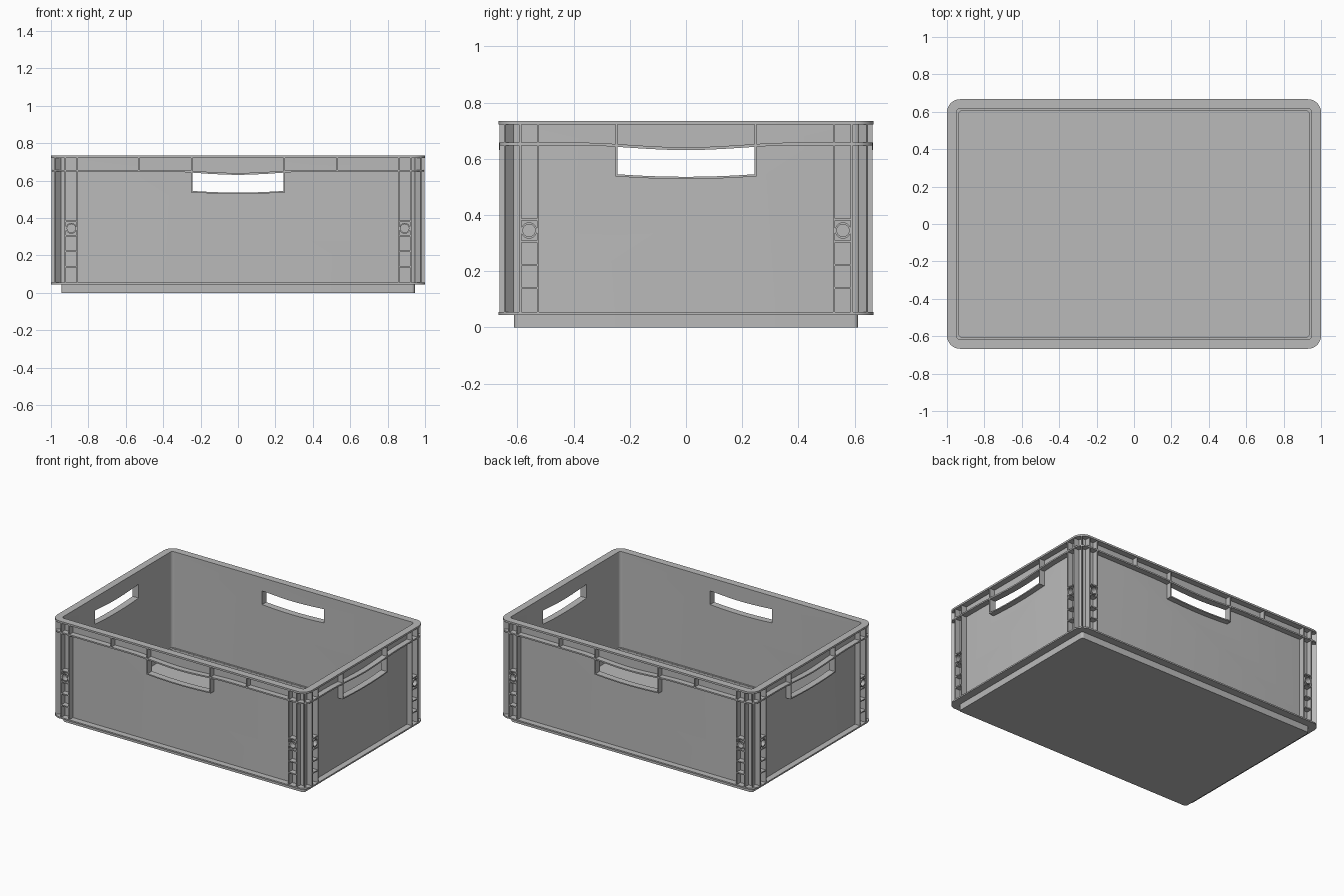
import bpy, bmesh, math
from mathutils import Matrix, Vector

cube = bpy.data.objects.get("Cube")
if cube:
    bpy.data.objects.remove(cube, do_unlink=True)

HX, HY, R = 1.0, 0.667, 0.07        # half length, half width, corner radius
WALL_OUT, WALL_IN = 0.042, 0.05     # insets of the wall faces from the rim
FLANGE, SHELF, RIM, TOP = 0.045, 0.648, 0.722, 0.735
GRIP = 0.243                        # half width of the hand holes

grey = bpy.data.materials.new("crate_grey")
grey.use_nodes = True
colour = (0.49, 0.49, 0.49, 1)
grey.diffuse_color = colour
grey.node_tree.nodes["Principled BSDF"].inputs["Base Color"].default_value = colour


def finish(name, bm):
    bmesh.ops.recalc_face_normals(bm, faces=bm.faces)
    mesh = bpy.data.meshes.new(name)
    bm.to_mesh(mesh)
    bm.free()
    mesh.materials.append(grey)
    obj = bpy.data.objects.new(name, mesh)
    bpy.context.collection.objects.link(obj)
    return obj


def smooth(obj):
    bpy.ops.object.select_all(action='DESELECT')
    obj.select_set(True)
    bpy.context.view_layer.objects.active = obj
    bpy.ops.object.shade_smooth_by_angle(angle=math.radians(35))


def sag(s):
    """Dip of the shelf above a hand hole."""
    return 0.017 * (0.5 + 0.5 * math.cos(math.pi * min(abs(s) / 0.4, 1)))


def outline(inset, steps=0):
    """Rounded rectangle as (x, y, dip) points, with extra points on the sides."""
    hx, hy, r = HX - inset, HY - inset, max(R - inset, 0.016)
    pts = []
    for k, (sx, sy) in enumerate([(1, 1), (-1, 1), (-1, -1), (1, -1)]):
        for i in range(9):
            a = math.pi / 2 * (k + i / 8)
            pts.append((sx * (hx - r) + r * math.cos(a),
                        sy * (hy - r) + r * math.sin(a), 0))
        for i in range(steps + 1 if steps else 0):
            s = 0.4 - 0.8 * i / steps
            side = [(s, hy), (-hx, s), (-s, -hy), (hx, -s)][k]
            pts.append((*side, sag(s)))
    return pts


def ring(name, outer, inner, z0, z1, steps=0):
    """Closed band between two insets."""
    bm = bmesh.new()
    loops = [[bm.verts.new((x, y, z - d)) for x, y, d in outline(inset, steps)]
             for inset, z in [(outer, z0), (outer, z1), (inner, z1), (inner, z0)]]
    n = len(loops[0])
    for a, b in zip(loops, loops[1:] + loops[:1]):
        for i in range(n):
            j = (i + 1) % n
            bm.faces.new((a[i], a[j], b[j], b[i]))
    obj = finish(name, bm)
    smooth(obj)
    return obj


def plate(name, inset, z0, z1):
    bm = bmesh.new()
    face = bm.faces.new([bm.verts.new((x, y, z0)) for x, y, _ in outline(inset)])
    ext = bmesh.ops.extrude_face_region(bm, geom=[face])["geom"]
    bmesh.ops.translate(bm, vec=(0, 0, z1 - z0),
                        verts=[v for v in ext if isinstance(v, bmesh.types.BMVert)])
    obj = finish(name, bm)
    smooth(obj)


def box(bm, s0, s1, y0, y1, z0, z1):
    m = (Matrix.Translation(((s0 + s1) / 2, (y0 + y1) / 2, (z0 + z1) / 2))
         @ Matrix.Diagonal((s1 - s0, y1 - y0, z1 - z0, 1)))
    bmesh.ops.create_cube(bm, size=1, matrix=m)


def curved_strip(bm, low, high, y0, y1):
    """Bar spanning the hand hole between two height functions of s."""
    ss = [GRIP * (i / 8 - 1) for i in range(17)]
    prof = [(s, low(s)) for s in ss] + [(s, high(s)) for s in reversed(ss)]
    a = [bm.verts.new((s, y0, z)) for s, z in prof]
    b = [bm.verts.new((s, y1, z)) for s, z in prof]
    n = len(ss)
    for i in range(2 * n):
        j = (i + 1) % (2 * n)
        bm.faces.new((a[i], a[j], b[j], b[i]))
    for v in (a, b):
        for i in range(n - 1):
            bm.faces.new((v[i], v[i + 1], v[2 * n - 2 - i], v[2 * n - 1 - i]))


def grip_bottom(s):
    return 0.536 + 0.009 * (s / GRIP) ** 2


def grip_top(s):
    return SHELF - sag(s)


# Tray base, lower flange, walls, shelf and rim
plate("floor", 0.063, 0.0, 0.015)
ring("base_skirt", 0.055, 0.063, 0.0, 0.05)
ring("lower_flange", 0, 0.0625, FLANGE, 0.055)
wall = ring("walls", WALL_OUT, WALL_IN, 0.05, RIM + 0.001)
ring("upper_shelf", 0.002, WALL_OUT + 0.003, SHELF, SHELF + 0.01, steps=24)
ring("rim", 0, WALL_IN, RIM, TOP)

# Cut the hand holes through all four walls
for angle in (0, math.pi / 2):
    bm = bmesh.new()
    curved_strip(bm, grip_bottom, grip_top, -1.3, 1.3)
    bmesh.ops.rotate(bm, verts=bm.verts, matrix=Matrix.Rotation(angle, 3, 'Z'))
    cutter = finish("grip_cutter", bm)
    cutter.hide_render = True
    mod = wall.modifiers.new("grip", 'BOOLEAN')
    mod.operation, mod.solver, mod.object = 'DIFFERENCE', 'EXACT', cutter
    bpy.context.view_layer.objects.active = wall
    bpy.ops.object.modifier_apply(modifier=mod.name)
    bpy.data.objects.remove(cutter, do_unlink=True)
smooth(wall)


def side_ribs(name, half, depth, short_ribs, angle):
    """All ribbing of one side, built facing -y and then turned."""
    bm = bmesh.new()
    y0, y1 = -depth + 0.003, -depth + WALL_OUT + 0.003
    w = 0.004
    for sign in (-1, 1):
        outer, inner = sign * (half - 0.077), sign * (half - 0.14)
        mid, lo, hi = (outer + inner) / 2, min(outer, inner), max(outer, inner)
        # Upright pair beside the corner
        for s in (outer, inner):
            box(bm, s - w, s + w, y0, y1, 0.05, RIM + 0.002)
        # Ladder rungs
        for z in (0.14, 0.222, 0.306, 0.384):
            box(bm, lo, hi, y0, y1, z - w, z + w)
        # Round socket between the upper rungs
        tube = []
        for r, y in [(0.029, y1), (0.029, y0), (0.022, y0), (0.022, y1)]:
            tube.append([bm.verts.new((mid + r * math.cos(math.tau * i / 20), y,
                                       0.345 + r * math.sin(math.tau * i / 20)))
                         for i in range(20)])
        for a, b in zip(tube, tube[1:] + tube[:1]):
            for i in range(20):
                j = (i + 1) % 20
                bm.faces.new((a[i], a[j], b[j], b[i]))
        # Hand hole side and short ribs under the rim
        s = sign * (GRIP + w)
        box(bm, s - w, s + w, y0, y1, 0.537, RIM + 0.002)
        for s in short_ribs:
            box(bm, sign * s - w, sign * s + w, y0, y1, SHELF + 0.002, RIM + 0.002)
    # Sill of the hand hole
    curved_strip(bm, lambda s: grip_bottom(s) - 0.008, grip_bottom, y0, y1)
    bmesh.ops.rotate(bm, verts=bm.verts, matrix=Matrix.Rotation(angle, 3, 'Z'))
    finish(name, bm)


side_ribs("front_ribs", HX, HY, [0.53], 0)
side_ribs("left_ribs", HY, HX, [], math.pi / 2)
side_ribs("back_ribs", HX, HY, [0.53], math.pi)
side_ribs("right_ribs", HY, HX, [], -math.pi / 2)

# Diagonal rib on each corner
bm = bmesh.new()
for sx in (-1, 1):
    for sy in (-1, 1):
        m = (Matrix.Translation((sx * (HX - 0.036), sy * (HY - 0.036), (RIM + 0.05) / 2))
             @ Matrix.Rotation(math.atan2(sy, sx), 4, 'Z')
             @ Matrix.Diagonal((0.041, 0.008, RIM - 0.046, 1)))
        bmesh.ops.create_cube(bm, size=1, matrix=m)
finish("corner_ribs", bm)
